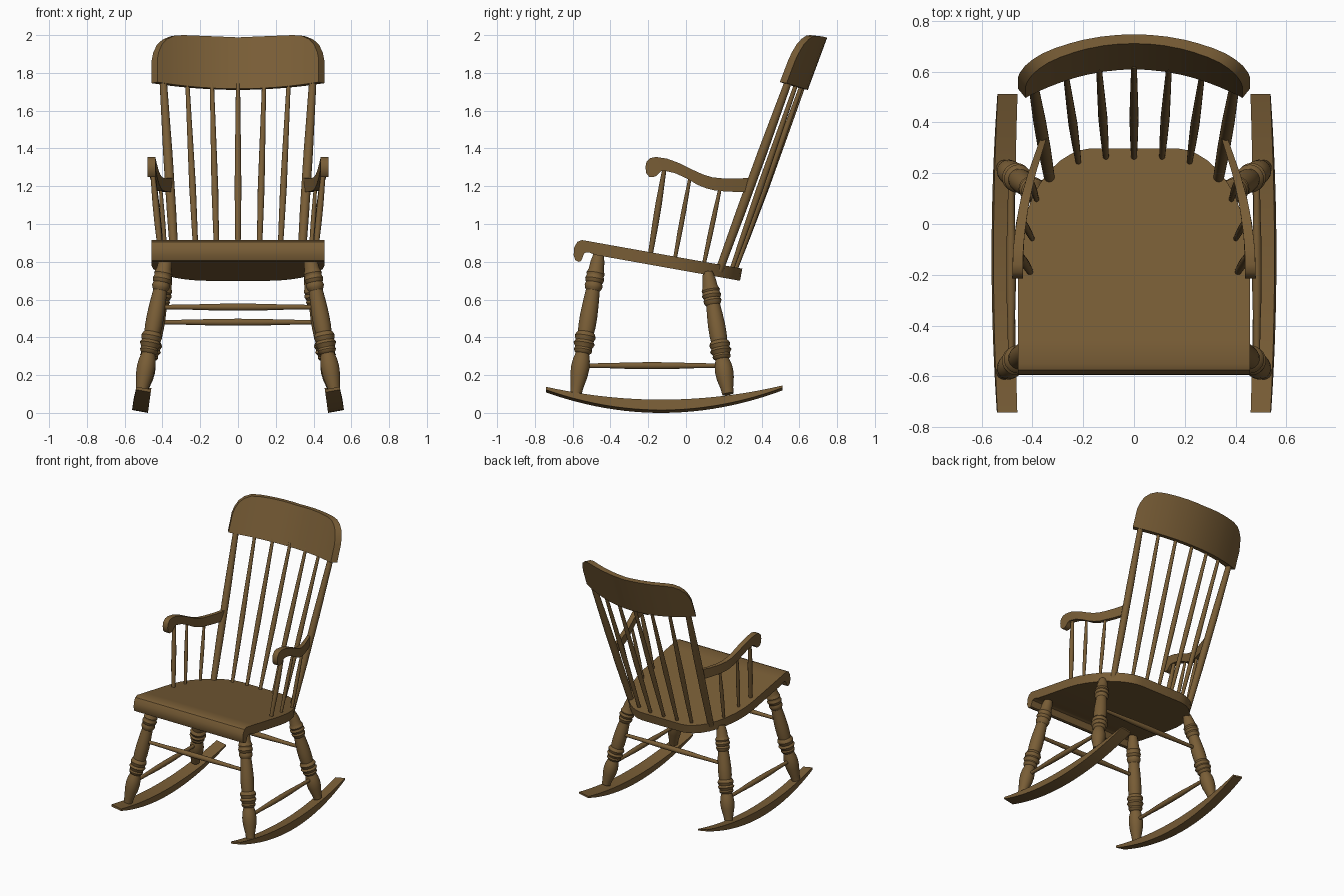
import bpy, bmesh, math
from mathutils import Vector

if "Cube" in bpy.data.objects:
    bpy.data.objects.remove(bpy.data.objects["Cube"])

wood = bpy.data.materials.new("wood")
wood.diffuse_color = (0.19, 0.11, 0.037, 1)
wood.use_nodes = True
wood.node_tree.nodes["Principled BSDF"].inputs["Base Color"].default_value = wood.diffuse_color


def loft(name, rings, mirror=False):
    """Skin a list of closed rings and cap both ends."""
    bm = bmesh.new()
    rows = [[bm.verts.new(p) for p in ring] for ring in rings]
    n = len(rows[0])
    for a, b in zip(rows, rows[1:]):
        for i in range(n):
            j = (i + 1) % n
            bm.faces.new((a[i], a[j], b[j], b[i]))
    bm.faces.new(rows[0])
    bm.faces.new(rows[-1])
    bmesh.ops.recalc_face_normals(bm, faces=bm.faces)
    mesh = bpy.data.meshes.new(name)
    bm.to_mesh(mesh)
    bm.free()
    mesh.materials.append(wood)
    ob = bpy.data.objects.new(name, mesh)
    bpy.context.collection.objects.link(ob)
    bpy.ops.object.select_all(action='DESELECT')
    bpy.context.view_layer.objects.active = ob
    ob.select_set(True)
    bpy.ops.object.shade_smooth_by_angle(angle=math.radians(35))
    if mirror:
        ob.modifiers.new("mirror", 'MIRROR')
    return ob


def turned(name, start, end, profile, mirror=False, segs=20):
    """Turned rod from start to end; profile holds (fraction, radius)."""
    start, end = Vector(start), Vector(end)
    axis = end - start
    rot = axis.to_track_quat('Z', 'Y')
    rings = []
    for t, r in profile:
        rings.append([start + axis * t + rot @ Vector((
            r * math.cos(2 * math.pi * k / segs),
            r * math.sin(2 * math.pi * k / segs), 0)) for k in range(segs)])
    return loft(name, rings, mirror)


def interp(table, v):
    for (a, fa), (b, fb) in zip(table, table[1:]):
        if v <= b:
            u = max(0, (v - a) / (b - a))
            return fa + (fb - fa) * u
    return table[-1][1]


# Seat: sloping plate with rounded back and rolled front edge
rings = []
outline = [(.298, .17), (.29, .215), (.275, .25), (.25, .29), (.21, .333), (.16, .37),
           (.1, .402), (.02, .432), (-.06, .45), (-.15, .457), (-.46, .457)]
for y, w in outline:
    z = .915 - .1786 * (y + .55)
    rings.append([(-w, y, z), (w, y, z), (w, y - .012, z - .064), (-w, y - .012, z - .064)])
roll = [((-.55, .915), (-.51, .848)), ((-.575, .906), (-.525, .85)), ((-.592, .875), (-.538, .845)),
        ((-.595, .835), (-.545, .83)), ((-.586, .808), (-.55, .815)), ((-.568, .8), (-.556, .804))]
w = .457
for (ty, tz), (by, bz) in roll:
    rings.append([(-w, ty, tz), (w, ty, tz), (w, by, bz), (-w, by, bz)])
loft("seat", rings)

# Crest rail: leaning, bowed board with rounded top corners
top = [(0, 1.988), (.2, 1.996), (.31, 2.0), (.36, 1.997), (.4, 1.98), (.43, 1.952), (.449, 1.91), (.457, 1.87)]
xs = [.457, .454, .449, .44, .43, .415, .4, .38, .36, .31, .25, .2, .13, .06]
xs = [-x for x in xs] + [0] + xs[::-1]
rings = []
for x in xs:
    hi = interp(top, abs(x))
    lo = 1.71 + .17 * x * x
    bow = .6 * x * x
    yb = lambda z: .645 + .365 * (z - 1.71) - bow
    xf = x * .935
    rings.append([(xf, yb(lo) - .036, lo + .006), (xf, yb(hi) - .036, hi),
                  (x, yb(hi), hi - .004), (x, yb(lo), lo)])
loft("crest_rail", rings)

# Back posts and spindles
turned("back_post", (.332, .175, .75), (.398, .555, 1.79),
       [(0, .021), (.3, .025), (.6, .025), (1, .019)], True)
spindle = [(0, .011), (.2, .015), (.45, .018), (.7, .015), (1, .011)]
turned("back_spindle_centre", (0, .255, .74), (0, .625, 1.74), spindle, segs=14)
turned("back_spindle_inner", (.11, .255, .74), (.138, .615, 1.74), spindle, True, 14)
turned("back_spindle_outer", (.218, .237, .745), (.268, .585, 1.745), spindle, True, 14)

# Arms: S-shaped profile with front scroll, bending in to the posts
path = [(-.22, .459), (-.1, .456), (0, .446), (.1, .428), (.2, .402), (.34, .356)]
arm = [((.34, 1.245), (.325, 1.17)), ((.27, 1.24), (.26, 1.17)), ((.2, 1.241), (.2, 1.173)),
       ((.14, 1.247), (.15, 1.178)), ((.09, 1.262), (.11, 1.188)), ((.04, 1.285), (.06, 1.208)),
       ((-.03, 1.32), (0, 1.243)), ((-.1, 1.346), (-.06, 1.27)), ((-.16, 1.355), (-.115, 1.282)),
       ((-.19, 1.349), (-.13, 1.28)), ((-.209, 1.33), (-.14, 1.273)), ((-.215, 1.3), (-.148, 1.264)),
       ((-.21, 1.268), (-.157, 1.255)), ((-.195, 1.25), (-.172, 1.249))]
rings = []
for (ty, tz), (by, bz) in arm:
    h = interp([(-.22, .021), (.1, .018), (.34, .012)], ty)
    xt, xb = interp(path, ty), interp(path, by)
    rings.append([(xt - h, ty, tz), (xt + h, ty, tz), (xb + h, by, bz), (xb - h, by, bz)])
loft("arm", rings, True)

# Arm spindles
for name, a, b, r in [("front", (.408, -.19, .83), (.455, -.113, 1.3), .017),
                      ("middle", (.4, -.06, .81), (.443, .022, 1.25), .013),
                      ("rear", (.383, .093, .78), (.41, .183, 1.2), .013)]:
    turned("arm_spindle_" + name, a, b, [(0, r * .75), (.35, r), (.6, r), (1, r * .65)], True, 14)

# Turned legs with two groups of rings
leg = [(0, .03), (.05, .034), (.13, .046), (.19, .049), (.24, .045), (.285, .036), (.295, .045),
       (.31, .049), (.325, .045), (.335, .048), (.355, .057), (.375, .048), (.385, .051),
       (.405, .056), (.425, .05), (.435, .043), (.48, .046), (.56, .046), (.65, .042), (.73, .037),
       (.745, .044), (.765, .048), (.785, .043), (.79, .046), (.81, .051), (.83, .046),
       (.835, .045), (.85, .049), (.87, .043), (.88, .04), (.93, .037), (1, .026)]
turned("front_leg", (.513, -.583, .1), (.375, -.46, .85), leg, True, 24)
turned("back_leg", (.513, .222, .1), (.375, .115, .745), leg, True, 24)

# Stretchers
bulge = [(0, .012), (.2, .014), (.35, .018), (.5, .019), (.65, .018), (.8, .014), (1, .012)]
turned("front_stretcher", (-.42, -.508, .56), (.42, -.508, .56), bulge, segs=14)
turned("back_stretcher", (-.42, .16, .48), (.42, .16, .48), bulge, segs=14)
turned("side_stretcher", (.484, -.55, .25), (.484, .19, .25), bulge, True, 14)

# Rockers: curved runners tilted to follow the leg splay
rings = []
for i in range(25):
    y = -.742 + 1.254 * i / 24
    d = (y + .13) ** 2
    lo, hi = .29 * d, .055 + .185 * d
    flare = .006 - .015 * d
    inner, outer = .477, .555 + flare
    rings.append([(x - .14 * z, y, z + (x - .477) * .18)
                  for x, z in ((inner, lo), (outer, lo), (outer, hi), (inner, hi))])
loft("rocker", rings, True)
